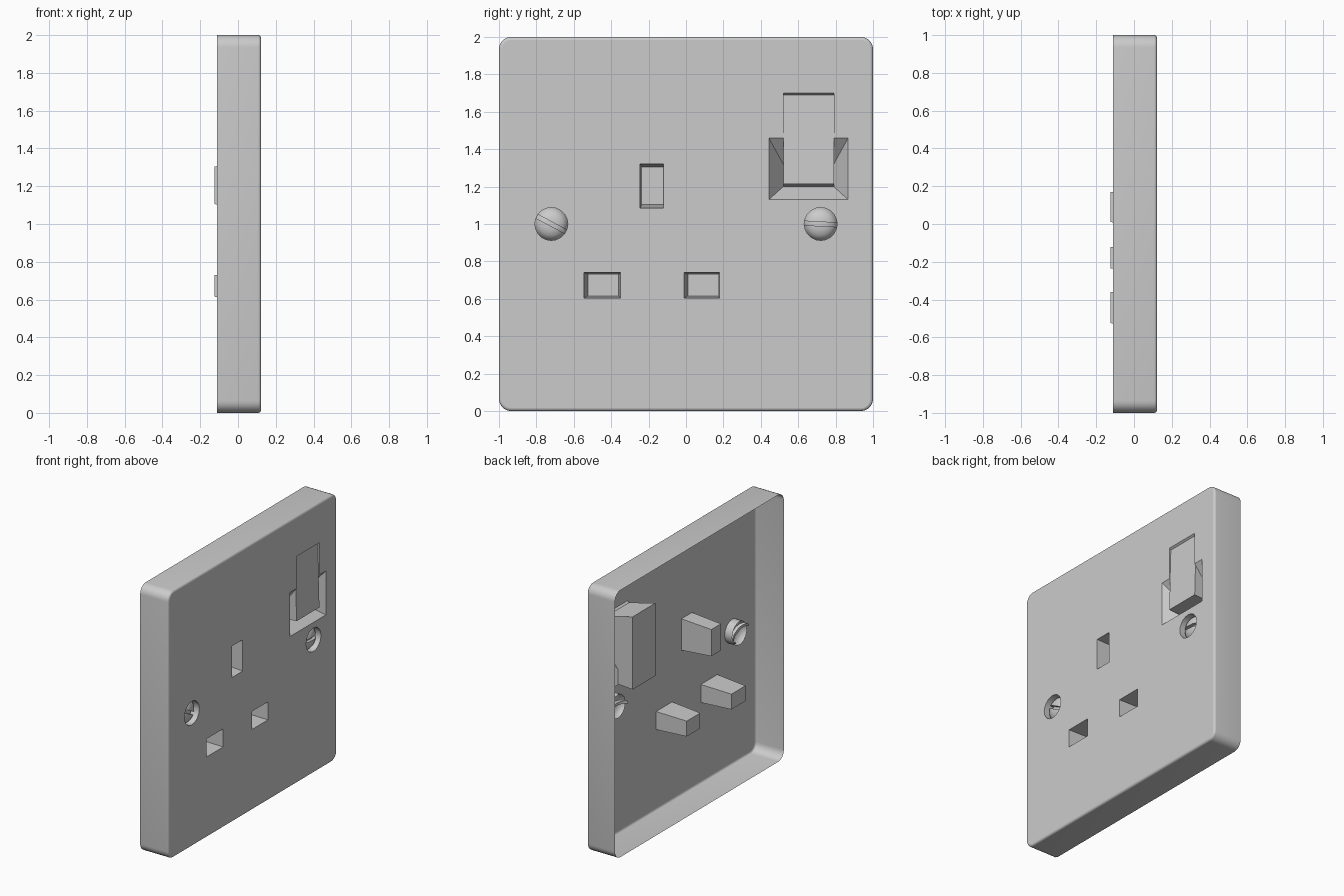
import bpy, bmesh, math
from mathutils import Vector

cube = bpy.data.objects.get("Cube")
if cube:
    bpy.data.objects.remove(cube, do_unlink=True)

grey = bpy.data.materials.new("light_grey")
grey.use_nodes = True
grey.diffuse_color = (0.6, 0.6, 0.6, 1)
grey.node_tree.nodes["Principled BSDF"].inputs["Base Color"].default_value = (0.6, 0.6, 0.6, 1)

FACE, BACK = 0.122, -0.111      # front surface and open rear edge


def finish(bm, name):
    mesh = bpy.data.meshes.new(name)
    bm.to_mesh(mesh)
    bm.free()
    mesh.materials.append(grey)
    obj = bpy.data.objects.new(name, mesh)
    bpy.context.collection.objects.link(obj)
    return obj


def rect(y0, y1, z0, z1):
    return [(y0, z0), (y1, z0), (y1, z1), (y0, z1)]


def circle(cy, cz, r, n=20):
    return [(cy + r * math.cos(math.tau * i / n), cz + r * math.sin(math.tau * i / n)) for i in range(n)]


def rounded_square(half, r, seg=6):
    pts = []
    for k, (sy, sz) in enumerate([(1, 1), (-1, 1), (-1, -1), (1, -1)]):
        for i in range(seg + 1):
            a = math.pi / 2 * (k + i / seg)
            pts.append((sy * (half - r) + r * math.cos(a), 1 + sz * (half - r) + r * math.sin(a)))
    return pts


def ring(bm, loop, x):
    return [bm.verts.new((x, y, z)) for y, z in loop]


def loft(bm, rings, closed=True, smooth=False):
    for a, b in zip(rings, rings[1:]):
        n = len(a)
        for i in range(n if closed else n - 1):
            j = (i + 1) % n
            bm.faces.new((a[i], a[j], b[j], b[i])).smooth = smooth


# Pin slots: front opening and slightly smaller rear end
slots = {
    "earth_slot": (rect(-0.245, -0.12, 1.085, 1.32), rect(-0.235, -0.122, 1.105, 1.305)),
    "neutral_slot": (rect(-0.545, -0.35, 0.605, 0.74), rect(-0.525, -0.36, 0.615, 0.73)),
    "live_slot": (rect(-0.01, 0.18, 0.605, 0.74), rect(0.01, 0.17, 0.615, 0.73)),
}
for name, (front, rear) in slots.items():
    bm = bmesh.new()
    end = ring(bm, rear, -0.125)
    loft(bm, [ring(bm, front, FACE), end])
    bm.faces.new(end)
    finish(bm, name)

# Switch layout
SY, RW, OW = 0.655, 0.135, 0.212          # centre, rocker half width, recess half width
Z_LOW, Z_IN, Z_SIDE, Z_RECESS, Z_TOP = 1.13, 1.2, 1.32, 1.46, 1.70
opening = [(SY - OW, Z_LOW), (SY + OW, Z_LOW), (SY + OW, Z_RECESS), (SY + RW, Z_RECESS),
           (SY + RW, Z_TOP), (SY - RW, Z_TOP), (SY - RW, Z_RECESS), (SY - OW, Z_RECESS)]

# Screw layout: name, y, slot angle
screws = [("left_screw", -0.72, -28), ("right_screw", 0.72, -3)]
SCREW_R = 0.088

# Face plate: open shell with rounded corners and a small front edge radius
bm = bmesh.new()
R = 0.016
profile = [(0, BACK)] + [(R * (1 - math.cos(a)), FACE - R + R * math.sin(a))
                         for a in (math.pi / 8 * i for i in range(5))]
rings = [ring(bm, rounded_square(1 - inset, 0.065 - inset), x) for inset, x in profile]
loft(bm, rings, smooth=True)
loops = [rings[-1], ring(bm, opening, FACE)]
loops += [ring(bm, front, FACE) for front, rear in slots.values()]
loops += [ring(bm, circle(y, 1, SCREW_R), FACE) for _, y, _ in screws]
edges = []
for lp in loops:
    for a, b in zip(lp, lp[1:] + lp[:1]):
        edges.append(bm.edges.get((a, b)) or bm.edges.new((a, b)))
bmesh.ops.triangle_fill(bm, use_beauty=True, use_dissolve=False, edges=edges, normal=Vector((1, 0, 0)))
finish(bm, "face_plate")

# Sloped finger recess around the lower half of the rocker
bm = bmesh.new()
DEEP = FACE - 0.11
low = [bm.verts.new((FACE, SY + s * OW, Z_LOW)) for s in (-1, 1)]
inner = [bm.verts.new((DEEP, SY + s * RW, Z_IN)) for s in (-1, 1)]
bm.faces.new((low[0], low[1], inner[1], inner[0]))
for k, s in enumerate((-1, 1)):
    top = bm.verts.new((FACE, SY + s * OW, Z_RECESS))
    near = bm.verts.new((FACE, SY + s * RW, Z_RECESS))
    deep = bm.verts.new((DEEP, SY + s * RW, Z_SIDE))
    faces = [bm.faces.new((low[k], inner[k], deep, top)), bm.faces.new((top, deep, near))]
    if s > 0:
        bmesh.ops.reverse_faces(bm, faces=faces)
finish(bm, "switch_recess")

# Rocker: a block whose face leans in at the top
bm = bmesh.new()
side = [(FACE, 1.215), (0.108, 1.69), (BACK, 1.745), (BACK, 1.2)]
ends = [[bm.verts.new((x, SY + s * RW, z)) for x, z in side] for s in (-1, 1)]
loft(bm, ends)
for e in ends:
    bm.faces.new(e)
bmesh.ops.recalc_face_normals(bm, faces=bm.faces)
finish(bm, "switch_rocker")

# Thin collar closing the gap above the rocker face
bm = bmesh.new()
line = opening[3:7]
inset_line = [line[0], (line[1][0], 1.69), (line[2][0], 1.69), line[3]]
loft(bm, [ring(bm, line, FACE), ring(bm, inset_line, 0.107)], closed=False)
finish(bm, "switch_collar")

# Screws: round well with a domed, slotted head
for name, y, angle in screws:
    bm = bmesh.new()
    loft(bm, [ring(bm, circle(y, 1, SCREW_R), FACE), ring(bm, circle(y, 1, SCREW_R), 0.06)], smooth=True)
    finish(bm, name + "_well")

    bm = bmesh.new()
    steps = 4
    dome = []
    for i in range(steps):
        a = math.pi / 2 * i / steps
        dome.append(ring(bm, circle(y, 1, SCREW_R * math.cos(a)), 0.062 + 0.05 * math.sin(a)))
    loft(bm, dome, smooth=True)
    bm.faces.new(dome[-1]).smooth = True
    across = Vector((0, -math.sin(math.radians(angle)), math.cos(math.radians(angle))))
    centre = Vector((0, y, 1))
    half = 0.011
    for s in (-1, 1):
        bmesh.ops.bisect_plane(bm, geom=bm.verts[:] + bm.edges[:] + bm.faces[:], dist=1e-5,
                               plane_co=centre + across * half * s, plane_no=across)
    strip = [f for f in bm.faces if abs((f.calc_center_median() - centre).dot(across)) < half - 1e-4]
    res = bmesh.ops.extrude_face_region(bm, geom=strip)
    moved = [v for v in res["geom"] if isinstance(v, bmesh.types.BMVert)]
    bmesh.ops.translate(bm, verts=moved, vec=(-0.025, 0, 0))
    bmesh.ops.delete(bm, geom=[f for f in strip if f.is_valid], context="FACES")
    for e in bm.edges:
        if len(e.link_faces) == 2 and e.calc_face_angle(0) > math.radians(40):
            e.smooth = False
    finish(bm, name + "_head")
